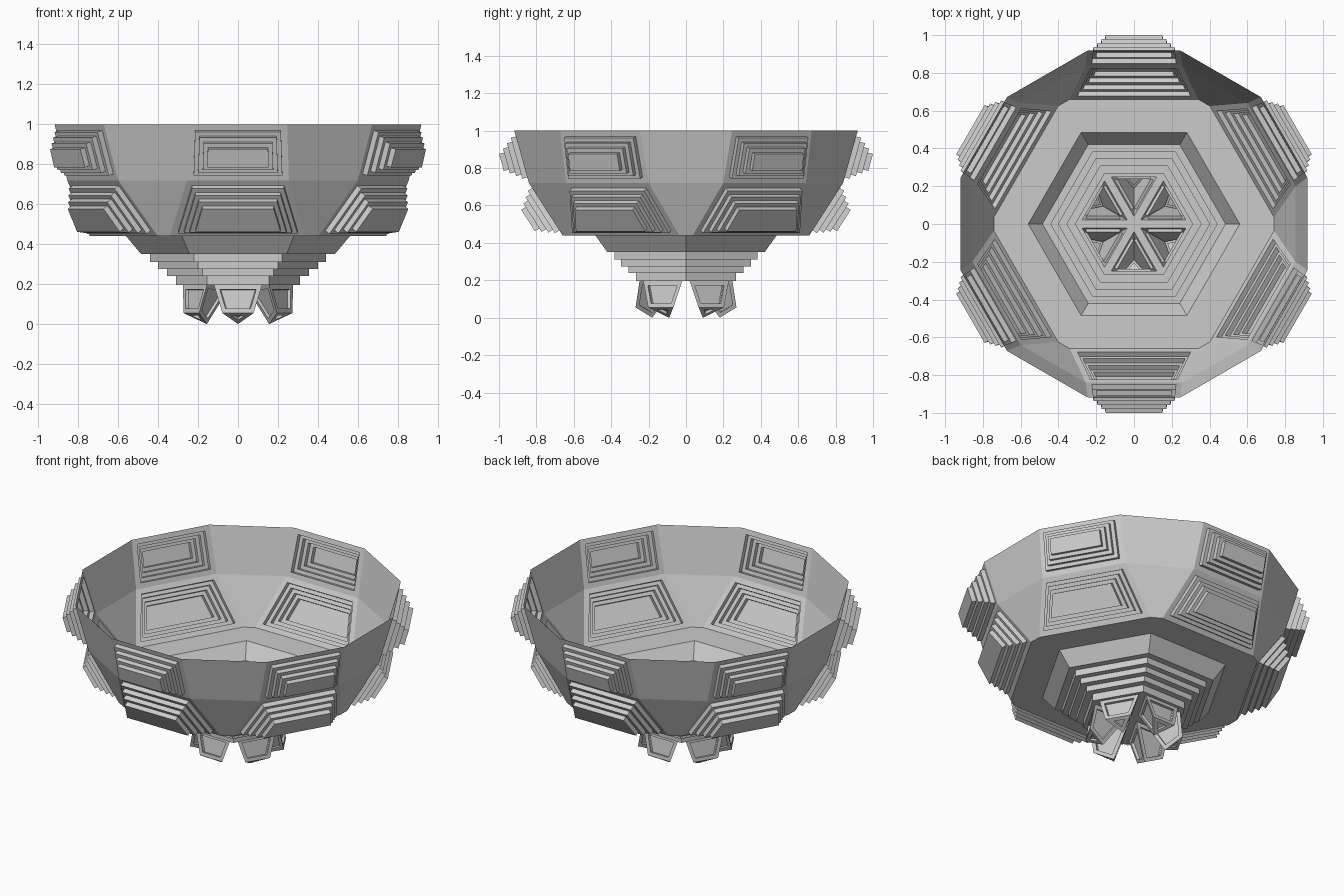
import bpy, bmesh
from math import cos, sin, pi, radians
from mathutils import Vector

if "Cube" in bpy.data.objects:
    bpy.data.objects.remove(bpy.data.objects["Cube"])


def turned(k, out, side, z):
    """Point at distance out from the axis in sector k, shifted sideways."""
    a = radians(60 * k - 90)
    return Vector((out * cos(a) - side * sin(a), out * sin(a) + side * cos(a), z))


def make_face(bm, pts, direction):
    f = bm.faces.new([bm.verts.new(p) for p in pts])
    f.normal_update()
    if f.normal.dot(direction) < 0:
        f.normal_flip()
    return f


def inset(bm, f, thickness, depth):
    res = bmesh.ops.inset_individual(bm, faces=[f], thickness=thickness,
                                     depth=depth, use_even_offset=True)
    f.normal_update()
    return [s for s in res['faces'] if s is not f]


def finish(bm, name):
    bmesh.ops.remove_doubles(bm, verts=bm.verts, dist=0.0005)
    mesh = bpy.data.meshes.new(name)
    bm.to_mesh(mesh)
    bm.free()
    ob = bpy.data.objects.new(name, mesh)
    bpy.context.collection.objects.link(ob)
    return ob


# Bowl wall: twelve-sided rings given as (apothem, half width, height)
rings = [(0.918, 0.246, 1.0), (0.84, 0.255, 0.72), (0.66, 0.34, 0.44)]
bm = bmesh.new()
for k in range(6):
    out = turned(k, 1, 0, 0)
    corner = turned(k + 0.5, 1, 0, 0)
    for (a0, w0, z0), (a1, w1, z1) in zip(rings, rings[1:]):
        # Stepped panel pushed outward
        f = make_face(bm, [turned(k, a0, -w0, z0), turned(k, a0, w0, z0),
                           turned(k, a1, w1, z1), turned(k, a1, -w1, z1)], out)
        inset(bm, f, 0.032, 0)
        for step in range(4):
            inset(bm, f, 0, 0.028)
            if step < 3:
                inset(bm, f, 0.022, 0)
        # Plain corner between two panels
        p, q = turned(k, a0, w0, z0), turned(k + 1, a0, -w0, z0)
        r, s = turned(k + 1, a1, -w1, z1), turned(k, a1, w1, z1)
        make_face(bm, [p, q, r], corner)
        make_face(bm, [p, r, s], corner)
finish(bm, "bowl_wall")

# Flat floor and stepped hexagonal funnel
profile = [(0.56, 0.44), (0.485, 0.35), (0.44, 0.35), (0.44, 0.31), (0.40, 0.31),
           (0.40, 0.275), (0.355, 0.275), (0.355, 0.24), (0.31, 0.24), (0.31, 0.195)]
down = Vector((0, 0, -1))
a, w, z = rings[-1]
bm = bmesh.new()
for k in range(6):
    make_face(bm, [turned(k, a, -w, z), turned(k, a, w, z),
                   turned(k + 0.5, 0.56, 0, z), turned(k - 0.5, 0.56, 0, z)], down)
    make_face(bm, [turned(k, a, w, z), turned(k + 1, a, -w, z),
                   turned(k + 0.5, 0.56, 0, z)], down)
    for (r0, z0), (r1, z1) in zip(profile, profile[1:]):
        make_face(bm, [turned(k - 0.5, r0, 0, z0), turned(k + 0.5, r0, 0, z0),
                       turned(k + 0.5, r1, 0, z1), turned(k - 0.5, r1, 0, z1)],
                  turned(k, 1, 0, -1))
finish(bm, "stepped_funnel")

# Six hollow feet hanging from the bottom hexagon
bm = bmesh.new()
for k in range(6):
    f = make_face(bm, [Vector((0, 0, 0.195)), turned(k - 0.5, 0.31, 0, 0.195),
                       turned(k + 0.5, 0.31, 0, 0.195)], down)
    inset(bm, f, 0.02, 0)
    sides = inset(bm, f, 0, 0.05)
    out, across = turned(k, 1, 0, 0), turned(k, 0, 1, 0)
    for v in f.verts:
        if v.co.dot(out) < 0.15:
            v.co = turned(k, 0.18, 0, 0)
        else:
            v.co = turned(k, 0.27, 0.078 if v.co.dot(across) > 0 else -0.078, 0.055)
    # Recessed frame on every face of the foot
    for s in sides + [f]:
        s.normal_update()
        inset(bm, s, 0.022, 0)
        inset(bm, s, 0, -0.015)
        inset(bm, s, 0.012, 0)
finish(bm, "hollow_feet")
